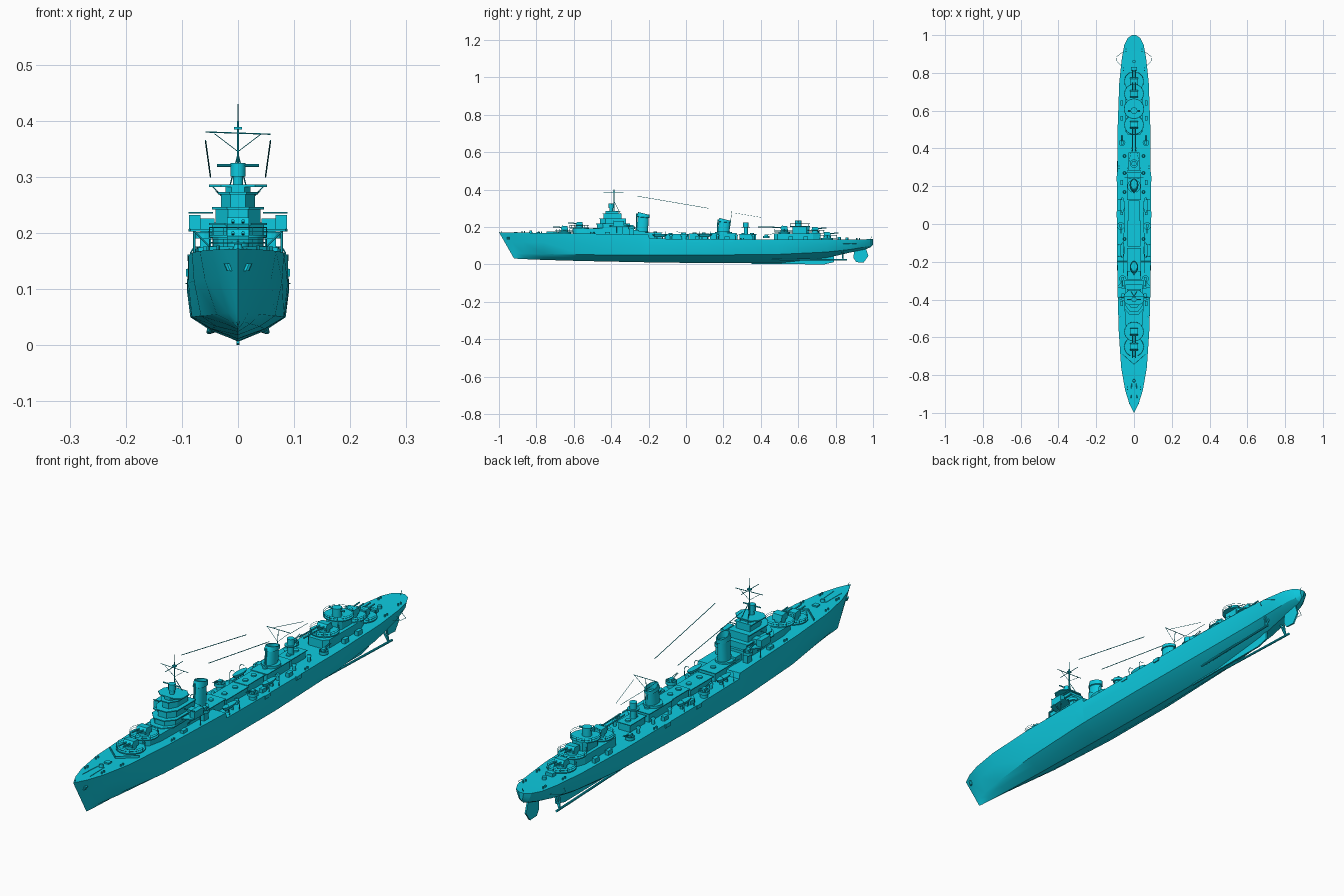
import bpy, bmesh, math
from mathutils import Vector

teal = bpy.data.materials.new("teal_paint")
teal.diffuse_color = (0.004, 0.6, 0.75, 1)


def loft(name, rings, smooth=None):
    bm = bmesh.new()
    vs = [[bm.verts.new(p) for p in r] for r in rings]
    n = len(vs[0])
    for a, b in zip(vs, vs[1:]):
        for i in range(n):
            bm.faces.new((a[i], a[(i + 1) % n], b[(i + 1) % n], b[i]))
    bm.faces.new(vs[0])
    bm.faces.new(vs[-1])
    bmesh.ops.remove_doubles(bm, verts=bm.verts, dist=1e-5)
    bmesh.ops.recalc_face_normals(bm, faces=bm.faces)
    me = bpy.data.meshes.new(name)
    bm.to_mesh(me)
    bm.free()
    me.materials.append(teal)
    ob = bpy.data.objects.new(name, me)
    bpy.context.collection.objects.link(ob)
    if smooth:
        bpy.ops.object.select_all(action='DESELECT')
        ob.select_set(True)
        bpy.context.view_layer.objects.active = ob
        bpy.ops.object.shade_smooth_by_angle(angle=math.radians(smooth))
    return ob


def prism(name, half, z0, z1):
    """Deck block from a right-hand (x, y) outline, mirrored across the centreline."""
    pts = half + [(-x, y) for x, y in reversed(half)]
    return loft(name, [[(x, y, z) for x, y in pts] for z in (z0, z1)])


def box(name, x, y, z0, z1, w, l):
    pts = [(x - w / 2, y - l / 2), (x + w / 2, y - l / 2), (x + w / 2, y + l / 2), (x - w / 2, y + l / 2)]
    return loft(name, [[(a, b, z) for a, b in pts] for z in (z0, z1)])


def oval(x, y, z, rx, ry, n=20, tilt=0):
    return [(x + rx * math.cos(t), y + ry * math.sin(t), z + tilt * math.sin(t))
            for t in (2 * math.pi * i / n for i in range(n))]


def cyl(name, x, y, z0, z1, r, n=16, r2=None):
    return loft(name, [oval(x, y, z0, r, r, n), oval(x, y, z1, r2 or r, r2 or r, n)], 40)


def rod(name, a, b, r=0.0015, n=6):
    a, b = Vector(a), Vector(b)
    q = (b - a).to_track_quat('Z', 'Y')
    ring = [q @ Vector(p) for p in oval(0, 0, 0, r, r, n)]
    return loft(name, [[a + p for p in ring], [b + p for p in ring]])


def wire(name, pts, r=0.001, closed=False):
    cu = bpy.data.curves.new(name, 'CURVE')
    cu.dimensions = '3D'
    cu.bevel_depth, cu.bevel_resolution = r, 0
    sp = cu.splines.new('POLY')
    sp.points.add(len(pts) - 1)
    for p, c in zip(sp.points, pts):
        p.co = (*c, 1)
    sp.use_cyclic_u = closed
    cu.materials.append(teal)
    bpy.context.collection.objects.link(bpy.data.objects.new(name, cu))


# Hull stations: y, deck half width, deck z, chine half width, chine z, keel z, stem rake
stations = [(-1, 0, .172, 0, .06, .032, .08), (-.95, .025, .171, .006, .06, .03, .05),
            (-.88, .047, .17, .018, .058, .028, .02), (-.76, .068, .168, .038, .055, .024, 0),
            (-.55, .082, .165, .066, .052, .018, 0), (-.25, .088, .16, .082, .05, .012, 0),
            (-.2, .089, .159, .083, .05, .011, 0), (-.195, .089, .138, .083, .05, .011, 0),
            (.1, .09, .135, .085, .05, .007, 0), (.5, .087, .133, .076, .054, .006, 0),
            (.75, .078, .133, .06, .066, .034, 0), (.88, .064, .133, .046, .08, .064, 0),
            (.95, .051, .134, .034, .092, .078, 0), (.985, .033, .135, .02, .1, .09, 0),
            (1, .01, .135, .006, .112, .105, 0)]
rings = []
for y, wd, zd, wc, zc, zk, rk in stations:
    side = [(wd, zd), (wd * .6 + wc * .4 + .003 * (wd > .05), zc + (zd - zc) * .55), (wc, zc),
            (wc * .58, zk + (zc - zk) * .45)]
    prof = side + [(0, zk)] + [(-x, z) for x, z in reversed(side)]
    rings.append([(x, y + rk * (zd - z) / (zd - zk), z) for x, z in prof])
loft("hull", rings, 25)

# Skeg, rudder, shafts and propeller guards
for nm, pr in (("skeg", [(.35, .014), (.35, .003), (.74, 0), (.79, .012), (.79, .055), (.5, .02)]),
               ("rudder", [(.9, .085), (.895, .035), (.91, .012), (.95, .01), (.975, .045), (.96, .09)])):
    loft(nm, [[(x, y, z) for y, z in pr] for x in (-.003, .003)])
for s in (-1, 1):
    rod("propeller_shaft", (s * .04, .45, .028), (s * .052, .86, .024), .0045, 10)
    for dx in (-.022, .0):
        rod("shaft_strut", (s * .052, .84, .024), (s * (.045 + dx), .835, .08), .004)
    wire("propeller_guard", [(s * .07, .84, .11), (s * .09, .86, .11), (s * .093, .885, .11), (s * .06, .91, .11)], .001)
    # Anchors and breakwater walls
    loft("anchor", [oval(s * .014, -.95, .132, .006, .007, 8), oval(s * .02, -.95, .146, .006, .007, 8)])
    rod("anchor_chain", (s * .016, -.92, .171), (s * .012, -.83, .169), .0015)
    loft("breakwater", [[(0, -.745, z), (s * .062, -.69, z), (s * .062, -.686, z), (0, -.741, z)] for z in (.164, .176)])


def railing(name, x, y, z, r, h=.014):
    for k in (.5, 1):
        wire(name, oval(x, y, z + h * k, r, r, 24), .0007, True)
    for px, py, _ in oval(x, y, z, r, r, 12):
        rod(name + "_post", (px, py, z), (px, py, z + h), .0007, 4)


def twin_gun(name, y, z, d, ln=.06, platform=.052):
    """d = -1 points forward, +1 points aft."""
    cyl(name + "_platform", 0, y, z - .004, z, platform, 28)
    railing(name + "_railing", 0, y, z, platform - .001)
    cyl(name + "_base", 0, y, z, z + .01, .02)
    prof = [(-.02, .008), (.016, .008), (.02, .02), (.012, .032), (-.016, .03)]
    loft(name + "_shield", [[(x, y + d * a, z + b) for a, b in prof] for x in (-.02, .02)])
    for x in (-.009, .009):
        rod(name + "_barrel", (x, y, z + .022), (x, y + d * ln, z + .026), .0028, 8)


# Main battery with its deckhouses
cyl("gun_one_barbette", 0, -.65, .16, .172, .035, 24)
twin_gun("gun_one", -.65, .175, -1)
prism("forward_deckhouse", [(.018, -.605), (.035, -.585), (.045, -.53), (.045, -.45)], .16, .192)
twin_gun("gun_two", -.57, .196, -1)
prism("aft_deckhouse", [(.03, .47), (.046, .49), (.046, .68), (.03, .72)], .13, .165)
twin_gun("gun_three", .525, .175, -1, .14)
cyl("gun_three_barbette", 0, .525, .16, .173, .03, 24)
twin_gun("gun_four", .69, .169, 1)
twin_gun("gun_five", .755, .142, 1)
cyl("gun_five_barbette", 0, .755, .13, .14, .032, 24)

# Aft control position
prism("aft_control_house", [(.025, .57), (.033, .585), (.033, .645), (.022, .66)], .165, .2)
cyl("aft_control_platform", 0, .61, .2, .204, .054, 28)
railing("aft_control_railing", 0, .61, .204, .053)
cyl("aft_director", 0, .6, .204, .236, .018, 14)
rod("aft_rangefinder", (-.032, .6, .228), (.032, .6, .228), .004, 8)

# Bridge tower, one level at a time
levels = [(.045, -.49, -.29, .16, .192), (.046, -.475, -.3, .192, .215), (.04, -.46, -.32, .215, .243),
          (.03, -.44, -.345, .243, .27)]
for i, (w, f, b, z0, z1) in enumerate(levels):
    prism(f"bridge_level_{i + 1}", [(w * .45, f), (w, f + .03), (w, b)], z0, z1)
    prism(f"bridge_ledge_{i + 1}", [(w * .5, f - .006), (w + .006, f + .028), (w + .006, b)], z1 - .001, z1 + .003)
prism("bridge_wing_deck", [(.05, -.41), (.085, -.395), (.088, -.33), (.06, -.3)], .203, .207)
prism("upper_platform", [(.03, -.43), (.052, -.41), (.052, -.375), (.03, -.35)], .282, .286)
prism("upper_bridge_house", [(.012, -.43), (.022, -.415), (.022, -.36)], .27, .286)
cyl("director_pedestal", 0, -.4, .286, .302, .009)
cyl("main_director", 0, -.4, .301, .325, .0135, 12)
rod("main_rangefinder", (-.037, -.4, .32), (.037, -.4, .32), .0025, 8)
box("bridge_rear_house", 0, -.275, .155, .185, .07, .05)


def light_gun(name, x, y, z, d, r=.02):
    cyl(name + "_mount", x, y, z, z + .014, .007, 10)
    box(name + "_body", x, y, z + .012, z + .02, .014, .018)
    for dx in (-.003, .003):
        rod(name + "_barrel", (x + dx, y, z + .017), (x + dx, y + d * .04, z + .025), .0013)
    n = 16
    loft(name + "_tub", [oval(x, y, z, r, r, n), oval(x, y, z + .012, r, r, n),
         oval(x, y, z + .012, r - .002, r - .002, n), oval(x, y, z + .002, r - .002, r - .002, n)])


for s in (-1, 1):
    # Wing gun boxes, supports and midship light guns
    box("wing_bulwark", s * .077, -.36, .207, .232, .02, .055)
    box("wing_house", s * .055, -.355, .207, .226, .026, .03)
    rod("wing_strut", (s * .078, -.34, .16), (s * .078, -.34, .205), .002)
    rod("wing_brace", (s * .045, -.37, .17), (s * .08, -.37, .205), .002)
    rod("wing_rail", (s * .045, -.39, .236), (s * .088, -.388, .236), .0015)
    light_gun("bridge_light_gun", s * .06, -.29, .19, -1, .018)
    box("bridge_gun_support", s * .058, -.29, .157, .19, .02, .025)
    light_gun("midship_light_gun", s * .07, -.01, .15, -1)
    cyl("midship_gun_base", s * .07, -.01, .13, .15, .014)
    light_gun("aft_light_gun", s * .063, .43, .14, 1, .017)
    # Ship's boats on davits
    for y in (-.14, .1):
        loft("boat", [oval(s * .062, y, .147, .003, .025, 14), oval(s * .062, y, .153, .009, .036, 14),
                      oval(s * .062, y, .162, .012, .042, 14)], 40)
        for dy in (-.03, .03):
            wire("davit", [(s * .083, y + dy, .135), (s * .084, y + dy, .165), (s * .078, y + dy, .175),
                           (s * .064, y + dy, .175)], .0014)
            box("boat_chock", s * .062, y + dy * .5, .134, .15, .012, .004)
    # Bollards, vents, lockers and fenders
    for y, x, z in ((-.87, .035, .17), (-.78, .053, .168), (-.5, .073, .164), (.3, .08, .134), (.82, .055, .133), (.92, .042, .134)):
        for dy in (-.007, .007):
            cyl("bollard", s * x, y + dy, z - .002, z + .008, .003, 8)
    for y in (-.08, .17, .27, .36):
        cyl("vent", s * .05, y, .133, .153, .006, 10)
        cyl("vent_cap", s * .05, y, .153, .159, .009, 10, .006)
    for y in (-.42, .06, .22, .56, .64):
        box("locker", s * .064, y, .132, .15 if y > -.3 else .174, .014, .026)
    for y in (.05, .24):
        box("hull_fender", s * .09, y, .122, .136, .006, .03)

# Midship deckhouses
for nm, y, l, w, z in (("forward_boiler_house", -.2, .14, .066, .168), ("midship_house", -.05, .13, .06, .16),
                       ("centre_house", .07, .1, .05, .163), ("aft_boiler_house", .2, .14, .064, .165),
                       ("searchlight_house", .33, .09, .05, .16)):
    box(nm, 0, y, .13, z, w, l)
    box(nm + "_roof", 0, y, z, z + .003, w + .008, l + .008)
    for dy in (-.25, .25):
        cyl(nm + "_hatch", 0, y + dy * l, z + .003, z + .008, .01, 12)

# Funnels: raked ovals with sloping caps and hollow tops
for nm, y, z0, z1, rx, ry in (("forward_funnel", -.235, .165, .272, .02, .031), ("aft_funnel", .2, .165, .24, .021, .032)):
    h = z1 - z0
    loft(nm, [oval(0, y, z0, rx, ry), oval(0, y + .006, z0 + h * .8, rx * .92, ry * .95, tilt=-.003),
              oval(0, y + .006, z0 + h * .82, rx * 1.1, ry * 1.1, tilt=-.003),
              oval(0, y + .01, z1, rx, ry, tilt=-.007), oval(0, y + .01, z1, rx * .85, ry * .85, tilt=-.007),
              oval(0, y + .01, z1 - .02, rx * .8, ry * .8)], 35)
    rod(nm + "_steam_pipe", (0, y - ry - .001, z0), (0, y - ry + .003, z1), .003, 8)
    cyl(nm + "_collar", 0, y, z0, z0 + .012, ry + .003, 20)

# Searchlight tower
cyl("searchlight_tower", 0, .32, .16, .2, .011)
cyl("searchlight_platform", 0, .32, .196, .2, .022)
cyl("searchlight", 0, .32, .2, .224, .014)

# Foremast, yards, rigging and antenna wires
rod("foremast", (0, -.385, .27), (0, -.385, .4), .0022, 8)
rod("foremast_tip", (0, -.385, .4), (0, -.385, .43), .0008, 6)
rod("upper_yard", (-.058, -.385, .38), (.058, -.385, .376), .0013)
rod("cross_yard", (0, -.44, .385), (0, -.335, .385), .0012)
box("mast_aerial", 0, -.385, .384, .389, .014, .01)
rod("aft_mast", (0, .235, .2), (0, .245, .285), .0012)
rod("aft_spreader", (-.05, .245, .285), (.05, .245, .285), .0012)
for s in (-1, 1):
    rod("yard_brace", (s * .042, -.385, .377), (0, -.385, .345), .0008)
    rod("mast_leg", (s * .018, -.35, .27), (0, -.385, .34), .0013)
    rod("spreader_brace", (s * .048, .245, .285), (0, .24, .24), .0008)
    rod("forward_antenna", (s * .058, -.26, .365), (s * .049, .12, .3), .0013)
    rod("aft_antenna", (s * .04, .26, .275), (s * .01, .41, .25), .0008)

# Foredeck and quarterdeck fittings
cyl("capstan", 0, -.83, .165, .18, .009, 12, .007)
cyl("aft_capstan", 0, .86, .13, .144, .008, 12)
box("foredeck_hatch", 0, -.79, .165, .174, .02, .02)
box("depth_charge_rack", 0, .82, .132, .146, .03, .02)
rod("jackstaff", (0, -.985, .17), (0, -.99, .182), .001)
rod("ensign_staff", (0, .985, .133), (0, .995, .15), .001)
